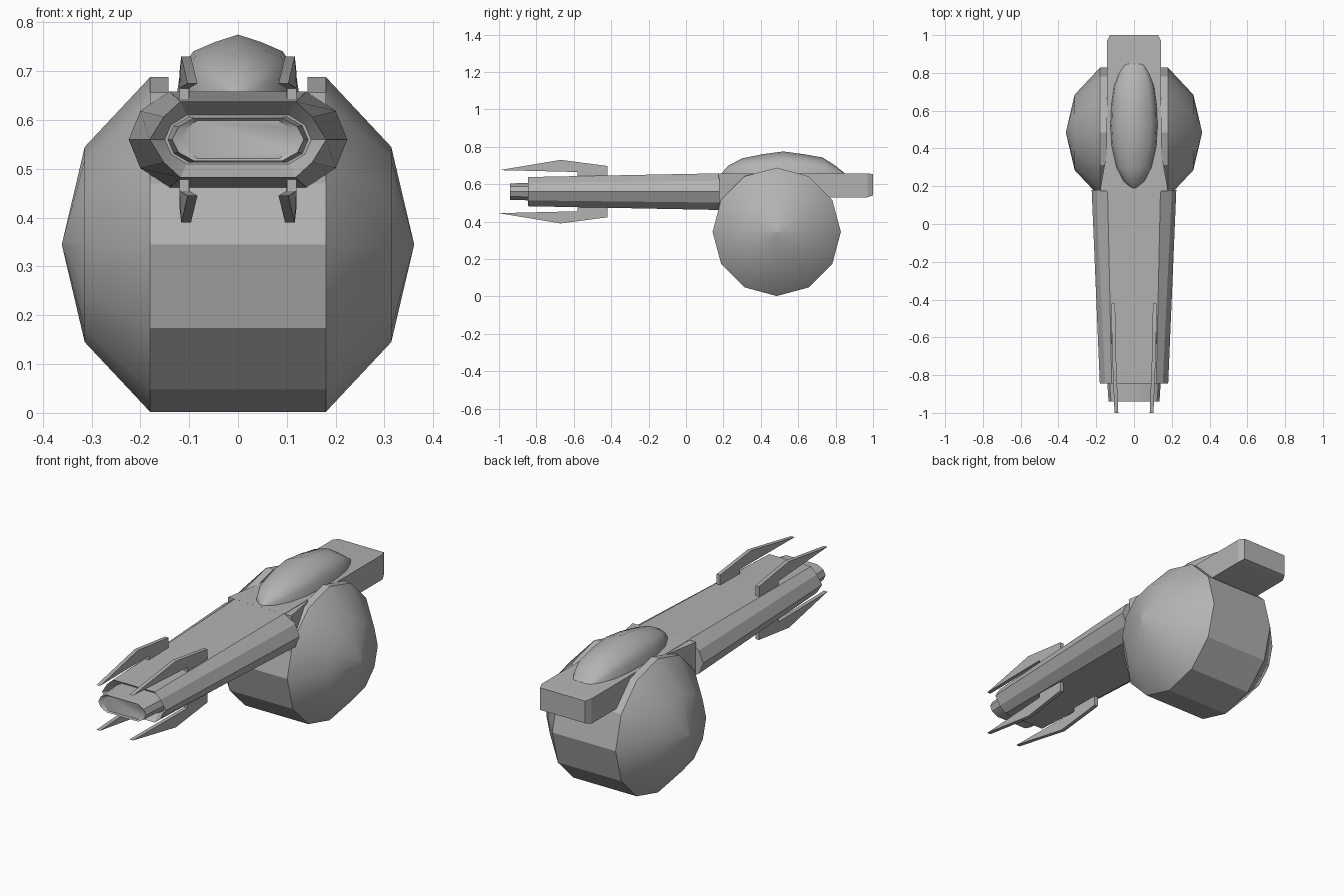
import bpy, bmesh, math

if "Cube" in bpy.data.objects:
    bpy.data.objects.remove(bpy.data.objects["Cube"])

hull_grey = bpy.data.materials.new("hull grey")
hull_grey.diffuse_color = (0.45, 0.45, 0.45, 1)
hull_grey.use_nodes = True
hull_grey.node_tree.nodes["Principled BSDF"].inputs["Base Color"].default_value = hull_grey.diffuse_color


def make(name, bm, angle=20):
    bmesh.ops.remove_doubles(bm, verts=bm.verts, dist=1e-5)
    bmesh.ops.recalc_face_normals(bm, faces=bm.faces)
    me = bpy.data.meshes.new(name)
    bm.to_mesh(me)
    bm.free()
    ob = bpy.data.objects.new(name, me)
    bpy.context.collection.objects.link(ob)
    me.materials.append(hull_grey)
    bpy.ops.object.select_all(action='DESELECT')
    bpy.context.view_layer.objects.active = ob
    ob.select_set(True)
    bpy.ops.object.shade_smooth_by_angle(angle=math.radians(angle))
    return ob


def loft(name, rings, angle=20, caps=True):
    """Skin a list of closed rings, each with the same point count."""
    bm = bmesh.new()
    vs = [[bm.verts.new(p) for p in r] for r in rings]
    n = len(rings[0])
    for a, b in zip(vs, vs[1:]):
        for i in range(n):
            j = (i + 1) % n
            bm.faces.new((a[i], a[j], b[j], b[i]))
    if caps:
        bm.faces.new(vs[0])
        bm.faces.new(vs[-1])
    return make(name, bm, angle)


def capsule(y, side, mid, flat, h, k=0.6, zc=0.56):
    """Wide ten-sided section: side tip, shoulder and flat top."""
    q = [(side, 0), (mid, h * k), (flat, h), (-flat, h), (-mid, h * k),
         (-side, 0), (-mid, -h * k), (-flat, -h), (flat, -h), (mid, -h * k)]
    return [(x, y, zc + z) for x, z in q]


def rect(y, w, z0, z1):
    return [(-w, y, z0), (w, y, z0), (w, y, z1), (-w, y, z1)]


# Drum: twelve-sided band with a shallow channel under the canopy
CY, CZ, R = 0.485, 0.345, 0.343


def ring(x, r, top=9):
    a = [math.tau * i / 12 for i in range(12)]
    return [(x, CY + r * math.cos(t), min(CZ + r * math.sin(t), top)) for t in a]


loft("drum_band", [ring(-0.18, R), ring(-0.142, R), ring(-0.142, R, 0.65),
                   ring(0.142, R, 0.65), ring(0.142, R), ring(0.18, R)], 20, False)

# Drum: domed sides
for s, side in ((-1, "left"), (1, "right")):
    loft("drum_dome_" + side, [ring(s * 0.18, R), ring(s * 0.314, 0.2 / math.cos(0)),
                               ring(s * 0.361, 0.0001)], 35, False)

# Long tapered body with a recessed front end
loft("body", [capsule(0.18, 0.224, 0.2, 0.14, 0.098),
              capsule(-0.845, 0.181, 0.152, 0.118, 0.078),
              capsule(-0.80, 0.15, 0.137, 0.105, 0.05)], 25)

# Nozzle with a shallow recessed mouth
loft("nozzle", [capsule(-0.78, 0.145, 0.133, 0.1, 0.048),
                capsule(-0.94, 0.135, 0.122, 0.09, 0.044),
                capsule(-0.932, 0.115, 0.106, 0.083, 0.039)], 30)

# Neck between body and drum, and the tail block
loft("neck", [rect(0.175, 0.18, 0.47, 0.656), rect(0.38, 0.145, 0.47, 0.656)])
loft("tail_block", [rect(0.17, 0.142, 0.53, 0.658), rect(0.97, 0.142, 0.53, 0.658),
                    rect(1.0, 0.128, 0.54, 0.654)])

# Canopy: faceted teardrop
stations = [(0.19, 0.012, 0.005), (0.225, 0.055, 0.045), (0.30, 0.095, 0.085),
            (0.41, 0.12, 0.107), (0.52, 0.127, 0.122), (0.63, 0.122, 0.107),
            (0.73, 0.108, 0.09), (0.80, 0.08, 0.045), (0.848, 0.05, 0.006)]
shape = [(-1, -0.1), (-0.93, 0.4), (-0.72, 0.72), (-0.36, 0.88), (0, 1),
         (0.36, 0.88), (0.72, 0.72), (0.93, 0.4), (1, -0.1)]
loft("canopy", [[(w * u, y, 0.653 + h * v) for u, v in shape]
                for y, w, h in stations], 40)

# Four toed-in fins, above and below the front of the body
fin = [(-1.0, 0.115), (-0.67, 0.17), (-0.42, 0.137), (-0.42, 0.08),
       (-0.58, 0.08), (-0.58, 0.105)]


def fin_x(y):
    return 0.11 + min(0, (y + 0.58) * 0.04)


for sx, a in ((-1, "left"), (1, "right")):
    for sz, b in ((-1, "lower"), (1, "upper")):
        loft(f"fin_{b}_{a}", [[(sx * (fin_x(y) + d), y, 0.56 + sz * z) for y, z in fin]
                              for d in (-0.01, 0.01)])
